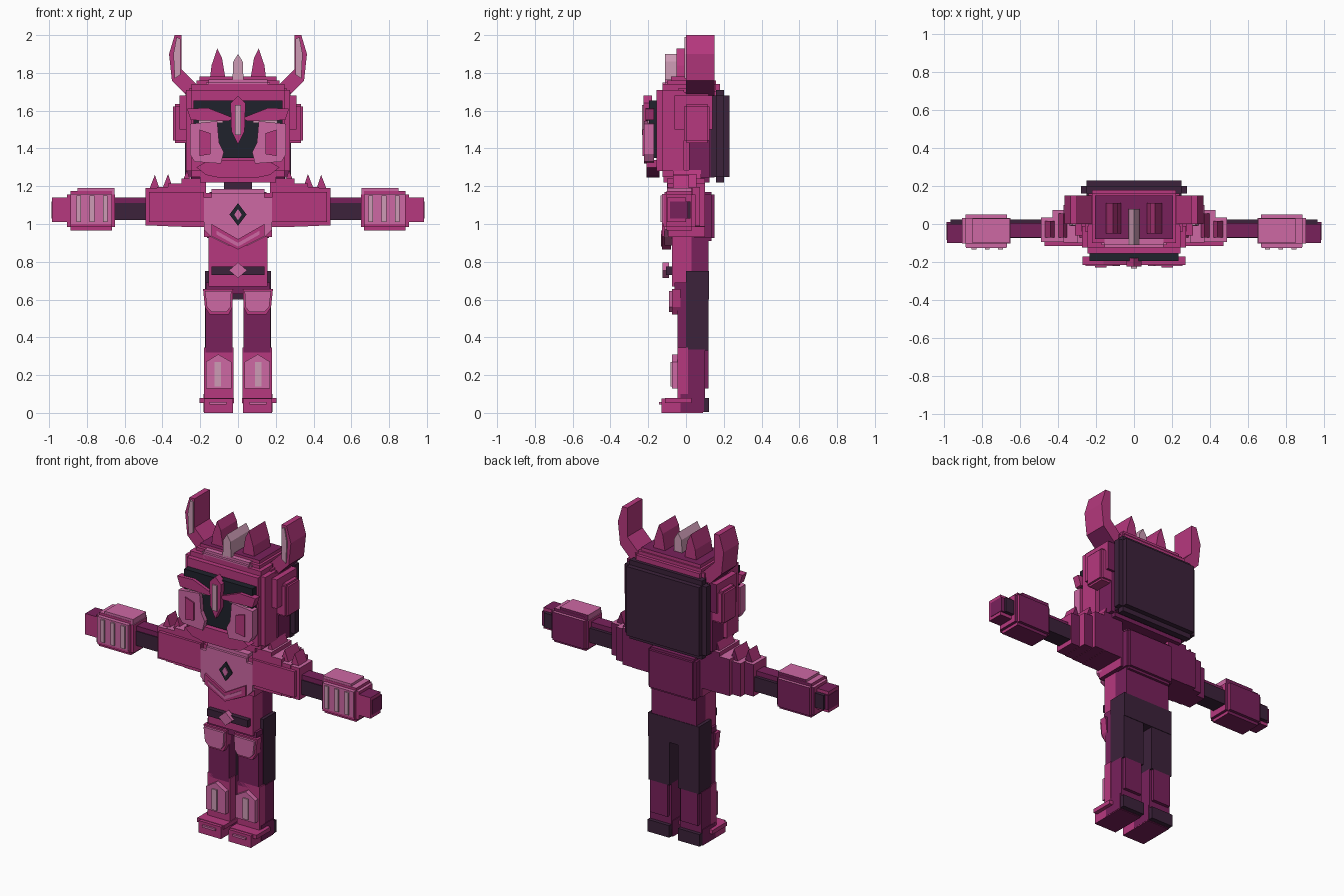
import bpy, bmesh
from mathutils import Vector

if "Cube" in bpy.data.objects:
    bpy.data.objects.remove(bpy.data.objects["Cube"])


def colour(name, *rgb):
    mat = bpy.data.materials.new(name)
    mat.use_nodes = True
    mat.diffuse_color = (*rgb, 1)
    mat.node_tree.nodes["Principled BSDF"].inputs["Base Color"].default_value = (*rgb, 1)
    return mat


magenta = colour("magenta", .47, .04, .21)
pink = colour("light pink", .61, .14, .37)
purple = colour("dark purple", .19, .015, .105)
dark = colour("deep plum", .045, .016, .043)
black = colour("blue black", .014, .016, .025)
silver = colour("silver pink", .61, .33, .46)


def finish(name, bm, mat, back, top, bottom):
    """Colour faces by direction and link the mesh as an object."""
    bmesh.ops.recalc_face_normals(bm, faces=bm.faces)
    mesh = bpy.data.meshes.new(name)
    for m in (mat, back or mat, top or mat, bottom or back or mat):
        mesh.materials.append(m)
    for f in bm.faces:
        f.normal_update()
        n = f.normal
        f.material_index = 1 if n.y > .7 else 2 if n.z > .7 else 3 if n.z < -.7 else 0
    bm.to_mesh(mesh)
    bm.free()
    bpy.context.collection.objects.link(bpy.data.objects.new(name, mesh))


def box(name, xs, ys, zs, mat, step=0, back=None, top=None, bottom=None):
    """Box between limits; step notches every edge like a block model."""
    bm = bmesh.new()
    lo, hi = (Vector(v) for v in zip(xs, ys, zs))
    for axis in range(3 if step else 1):
        inset = Vector([0 if i == axis else step for i in range(3)])
        a, b = lo + inset, hi - inset
        cube = bmesh.ops.create_cube(bm, size=1)["verts"]
        for v in cube:
            v.co = [a[i] if v.co[i] < 0 else b[i] for i in range(3)]
    finish(name, bm, mat, back, top, bottom)


def plate(name, outline, ys, mat, back=None, top=None, bottom=None):
    """Extrude an (x, z) outline along y."""
    bm = bmesh.new()
    face = bm.faces.new([bm.verts.new((x, ys[0], z)) for x, z in outline])
    out = bmesh.ops.extrude_face_region(bm, geom=[face])["geom"]
    for v in out:
        if isinstance(v, bmesh.types.BMVert):
            v.co.y = ys[1]
    if face not in bm.faces[:]:
        bm.faces.new([v for v in bm.verts if v.co.y == ys[0]])
    finish(name, bm, mat, back, top, bottom)


def wide(name, half, ys, zs, mat, **opts):
    box(name, (-half, half), ys, zs, mat, **opts)


def box_pair(name, xs, ys, zs, mat, **opts):
    box("left_" + name, xs, ys, zs, mat, **opts)
    box("right_" + name, (-xs[1], -xs[0]), ys, zs, mat, **opts)


def plate_pair(name, outline, ys, mat, **opts):
    plate("left_" + name, outline, ys, mat, **opts)
    plate("right_" + name, [(-x, z) for x, z in outline], ys, mat, **opts)


def mirrored(half):
    return half + [(-x, z) for x, z in reversed(half) if x]


def diamond(name, w, h, z, ys, mat):
    plate(name, mirrored([(0, z + h), (w, z), (0, z - h)]), ys, mat)


# Head: layered front, middle and back shells
wide("head_front", .275, (-.155, .02), (1.25, 1.74), magenta, step=.03)
wide("head_middle", .27, (-.01, .15), (1.22, 1.74), purple, step=.025)
wide("head_upper_side", .277, (-.06, .14), (1.6, 1.72), magenta, step=.02)
wide("head_back", .28, (.13, .23), (1.22, 1.71), dark, step=.03)
wide("crown_rim", .24, (-.12, .18), (1.68, 1.76), magenta, step=.02)
wide("crown_top", .205, (-.08, .15), (1.72, 1.78), magenta, top=purple)
wide("forehead_band", .17, (-.125, -.04), (1.69, 1.765), pink, step=.015)
wide("jaw", .2, (-.12, .06), (1.22, 1.3), magenta, bottom=purple)
box_pair("ear", (.26, .345), (-.01, .125), (1.43, 1.635), magenta, step=.012)
box_pair("ear_mount", (.26, .31), (-.06, .14), (1.5, 1.68), magenta, back=purple)

# Face
wide("visor", .235, (-.195, -.15), (1.35, 1.655), black)
plate_pair("brow", [(.02, 1.56), (.16, 1.615), (.27, 1.61), (.25, 1.55), (.05, 1.545)],
           (-.215, -.17), magenta)
box_pair("eye_line", (.08, .21), (-.205, -.19), (1.535, 1.552), silver)
plate_pair("cheek", [(.255, 1.53), (.11, 1.545), (.1, 1.43), (.075, 1.38), (.09, 1.32),
                     (.23, 1.33), (.255, 1.37)], (-.222, -.17), pink, back=magenta)
plate_pair("cheek_inlay", [(.205, 1.5), (.145, 1.48), (.145, 1.37), (.205, 1.36)],
           (-.23, -.221), magenta)
plate("chin", mirrored([(.15, 1.34), (.22, 1.3), (.17, 1.26), (.1, 1.245)]),
      (-.21, -.14), magenta, bottom=purple)
plate("nose", mirrored([(0, 1.68), (.04, 1.64), (.035, 1.49), (0, 1.42)]),
      (-.225, -.18), magenta)
wide("nose_strip", .016, (-.233, -.22), (1.47, 1.63), silver)

# Horns and crown spikes
horn = [(.2, 1.69), (.22, 1.74), (.3, 1.82), (.3, 2), (.335, 2), (.365, 1.9),
        (.35, 1.76), (.27, 1.68)]
plate_pair("horn", horn, (0, .15), magenta, bottom=purple)
plate_pair("horn_inlay", [(.305, 1.79), (.305, 1.98), (.325, 1.99), (.342, 1.9),
                          (.335, 1.77)], (-.008, .001), silver)
plate_pair("crown_spike", [(.065, 1.76), (.085, 1.88), (.11, 1.93), (.14, 1.84),
                           (.15, 1.76)], (-.05, .11), magenta)
plate("centre_spike", mirrored([(0, 1.9), (.025, 1.86), (.03, 1.74)]), (-.11, .08), silver)

# Torso
wide("neck", .075, (-.06, .06), (1.14, 1.24), dark)
wide("upper_torso", .18, (-.095, .1), (.93, 1.165), magenta, back=purple)
wide("back_plate", .165, (.03, .15), (.91, 1.17), purple, step=.015)
wide("collar", .14, (-.1, .1), (1.13, 1.185), pink, back=purple)
wide("waist_front", .155, (-.075, .03), (.67, .95), magenta, bottom=purple)
wide("waist_back", .155, (.02, .12), (.75, .95), purple)
wide("pelvis", .17, (-.06, .05), (.63, .69), purple)
wide("hip_back", .175, (0, .123), (.6, .75), dark)
plate("chest_plate", mirrored([(.14, 1.165), (.14, 1.14), (.18, 1.14), (.18, .97),
                               (.14, .93), (.05, .885)]), (-.115, -.07), pink)
plate("chest_chevron", [(-.14, 1), (0, .92), (.14, 1), (.14, .935), (0, .865), (-.14, .935)],
      (-.128, -.08), magenta)
plate("chevron_inlay", [(-.115, .965), (0, .9), (.115, .965), (.115, .945), (0, .88),
                        (-.115, .945)], (-.132, -.12), pink)
diamond("chest_gem_frame", .045, .06, 1.05, (-.123, -.11), black)
diamond("chest_gem", .02, .03, 1.05, (-.128, -.12), pink)
wide("belt", .14, (-.105, -.06), (.73, .775), dark)
diamond("buckle", .048, .042, .755, (-.125, -.09), pink)

# Shoulders, stepping down and forward away from the body
for i, (inner, outer, rear, height) in enumerate([
        (.17, .3, .1, 1.24), (.25, .37, .1, 1.215), (.35, .43, .075, 1.195),
        (.42, .49, .035, 1.19)]):
    box_pair(f"shoulder_{i}", (inner, outer), (-.1 + i * .002, rear),
             (.985 + i * .002, height), magenta, back=purple, top=pink)
    if i:
        tip = height + .07
        plate_pair(f"shoulder_spike_{i}", [(inner - .01, height - .02), (inner + .02, tip),
                                           (inner + .055, height - .02)],
                   (-.07, rear - .02), magenta, back=purple)
box_pair("shoulder_front", (.18, .47), (-.115, -.09), (1.01, 1.17), magenta)

# Arms, gauntlets and hands
box_pair("forearm_lower", (.47, .67), (-.075, .025), (1.02, 1.11), dark)
box_pair("forearm_upper", (.47, .67), (-.07, .005), (1.08, 1.14), purple)
box_pair("gauntlet", (.65, .905), (-.12, .05), (.965, 1.175), magenta, step=.018,
         back=purple, top=pink)
box_pair("gauntlet_top", (.655, .85), (-.1, .03), (1.15, 1.19), pink, back=purple)
box_pair("gauntlet_plate", (.67, .885), (-.126, -.1), (1, 1.16), pink)
for i in range(3):
    x = .69 + i * .07
    box_pair(f"gauntlet_strip_{i}", (x, x + .025), (-.135, -.12), (1.01, 1.15), silver)
box_pair("hand", (.89, .985), (-.1, 0), (1.01, 1.14), magenta, top=purple, bottom=purple)
box_pair("hand_back", (.89, .965), (-.03, .023), (1.03, 1.12), dark)
box_pair("fist_end", (.95, .988), (-.085, .01), (1.03, 1.12), purple)

# Legs
box_pair("thigh_front", (.03, .172), (-.045, .02), (.32, .66), purple)
box_pair("thigh_back", (.03, .175), (0, .12), (.33, .66), dark)
plate_pair("thigh_guard", [(.025, .655), (.185, .655), (.175, .56), (.15, .52), (.05, .52),
                           (.03, .56)], (-.075, -.03), magenta, back=purple)
plate_pair("thigh_plate", [(.035, .645), (.175, .645), (.165, .56), (.14, .535), (.06, .535),
                           (.04, .56)], (-.09, -.07), pink)
box_pair("shin_front", (.025, .18), (-.045, .01), (.05, .345), magenta)
box_pair("shin_back", (.03, .178), (0, .1), (.05, .335), purple)
box_pair("calf", (.045, .165), (.08, .12), (.13, .33), purple)
plate_pair("shin_plate", [(.035, .13), (.035, .27), (.105, .31), (.17, .27), (.17, .13)],
           (-.075, -.04), pink)
box_pair("shin_strip", (.09, .125), (-.082, -.07), (.14, .27), silver)

# Feet
box_pair("foot", (.027, .18), (-.13, .09), (0, .075), magenta, back=purple, bottom=purple)
box_pair("foot_side", (.026, .182), (-.03, .095), (.004, .1), purple)
box_pair("heel", (.03, .18), (.08, .123), (.005, .08), dark)
box_pair("foot_band", (.02, .205), (-.11, .03), (.053, .078), magenta)
box_pair("toe_strip", (.06, .15), (-.142, -.12), (.045, .058), pink)
